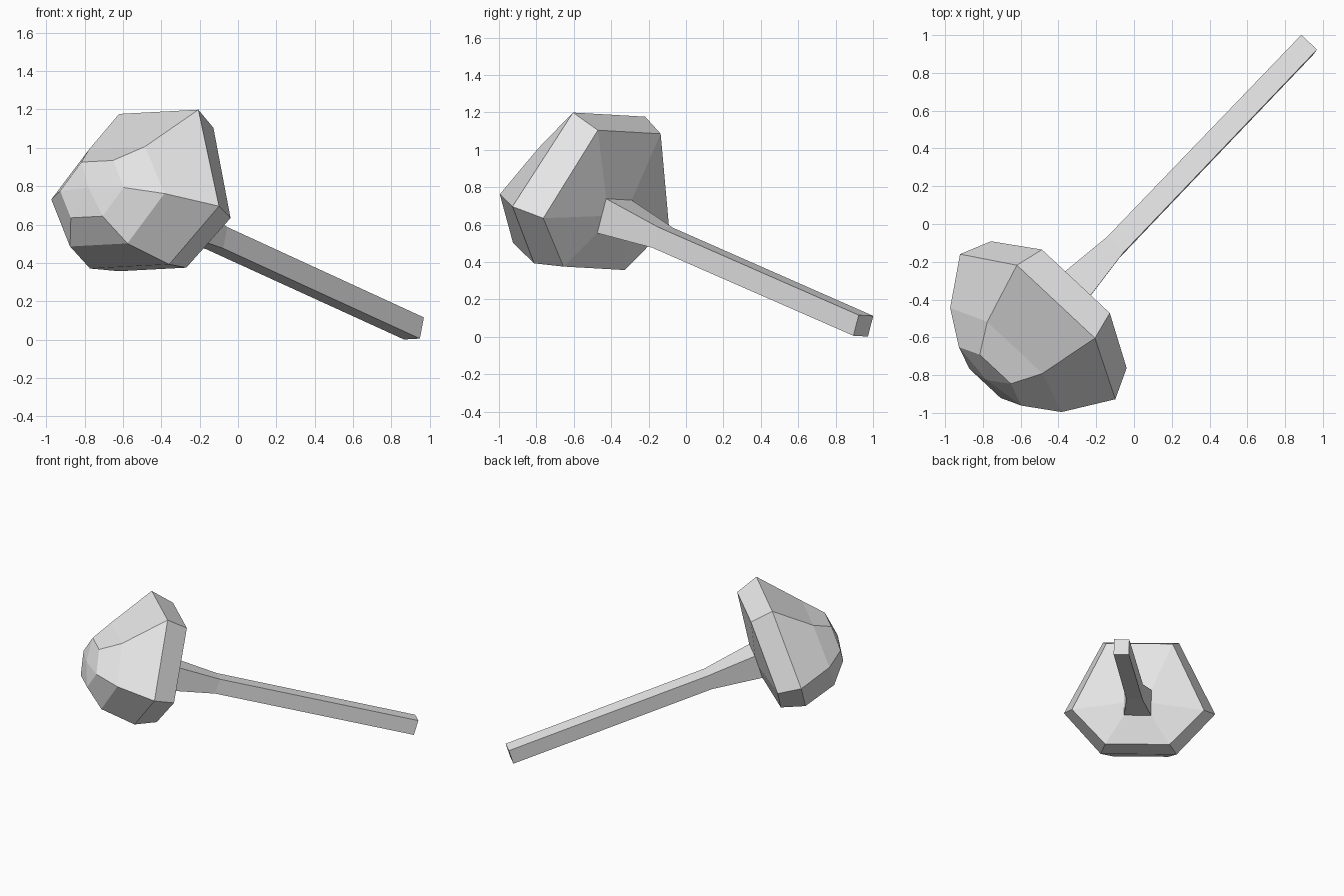
import bpy
import bmesh
from mathutils import Vector, Matrix

if "Cube" in bpy.data.objects:
    bpy.data.objects.remove(bpy.data.objects["Cube"], do_unlink=True)

# Single plain grey
grey = bpy.data.materials.new("light grey")
grey.use_nodes = True
grey.diffuse_color = (0.8, 0.8, 0.8, 1)
grey.node_tree.nodes["Principled BSDF"].inputs["Base Color"].default_value = (0.8, 0.8, 0.8, 1)

# Resting pose: local x = width, y = along the handle, z = height
along = Vector((0.660, 0.689, -0.302)).normalized()
side = Vector((0.727, -0.685, 0.040))
side = (side - along * side.dot(along)).normalized()
up = side.cross(along)
pose = Matrix((side, along, up)).transposed().to_4x4()
pose.translation = side * 0.025 + Vector((0, 0, -0.006))


def loft(name, rings, tip=None, cap_end=False):
    """Skin mirrored rings; each is (y, [(half width, height), ...] from top to bottom)."""
    bm = bmesh.new()
    loops = []
    for y, half in rings:
        pts = [(w, y, h) for w, h in half] + [(-w, y, h) for w, h in reversed(half)]
        loops.append([bm.verts.new(p) for p in pts])
    n = len(loops[0])
    for a, b in zip(loops, loops[1:]):
        for i in range(n):
            j = (i + 1) % n
            bm.faces.new((a[i], a[j], b[j], b[i]))
    if tip:
        t = bm.verts.new(tip)
        for i in range(n):
            bm.faces.new((loops[0][i], loops[0][(i + 1) % n], t))
    if cap_end:
        bm.faces.new(loops[-1])
    bmesh.ops.recalc_face_normals(bm, faces=bm.faces)
    bm.transform(pose)
    # Make sure the skin faces outward
    centre = sum((v.co for v in bm.verts), Vector()) / len(bm.verts)
    if sum(f.normal.dot(f.calc_center_median() - centre) * f.calc_area() for f in bm.faces) < 0:
        bmesh.ops.reverse_faces(bm, faces=bm.faces)
    mesh = bpy.data.meshes.new(name)
    bm.to_mesh(mesh)
    bm.free()
    mesh.materials.append(grey)
    obj = bpy.data.objects.new(name, mesh)
    bpy.context.collection.objects.link(obj)
    return obj


# Faceted six-sided head, from the blunt nose back to the handle socket
loft("head", [
    (-1.296, [(0.113, 0.571), (0.227, 0.418), (0.113, 0.266)]),
    (-1.170, [(0.200, 0.683), (0.404, 0.418), (0.205, 0.153)]),
    (-0.916, [(0.283, 0.962), (0.563, 0.423), (0.283, 0.116)]),
    (-0.744, [(0.246, 0.919), (0.492, 0.415), (0.240, 0.154)]),
    (-0.695, [(0.100, 0.556), (0.100, 0.459), (0.100, 0.363)]),
], tip=(0, -1.325, 0.418))

# Square handle with a flared root
loft("handle", [
    (-0.695, [(0.100, 0.556), (0.100, 0.363)]),
    (-0.320, [(0.060, 0.518), (0.060, 0.401)]),
    (1.238, [(0.057, 0.517), (0.057, 0.401)]),
], cap_end=True)
